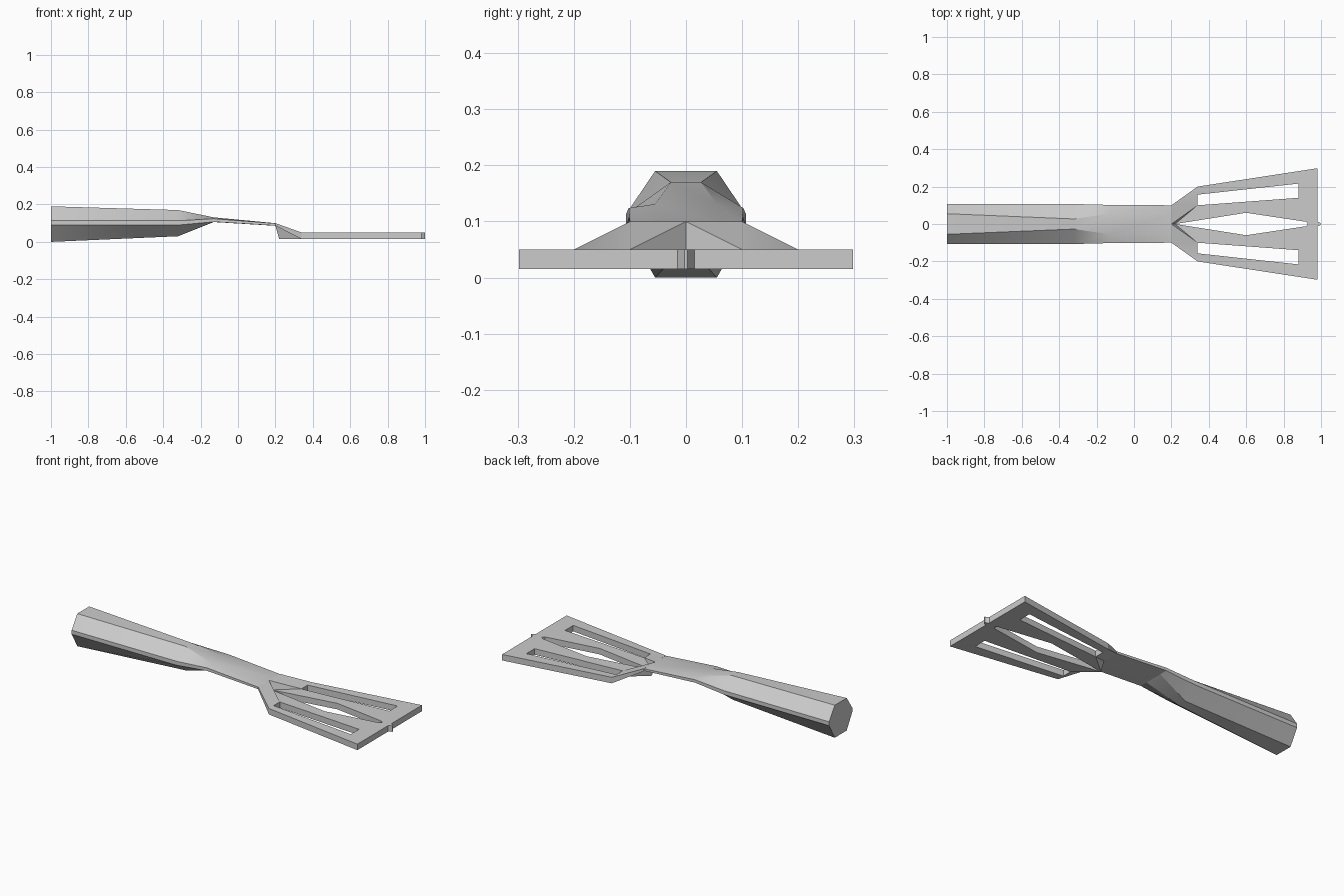
import bpy, bmesh, math

if "Cube" in bpy.data.objects:
    bpy.data.objects.remove(bpy.data.objects["Cube"])


def finish(bm, name):
    bmesh.ops.remove_doubles(bm, verts=bm.verts, dist=0.0005)
    bmesh.ops.recalc_face_normals(bm, faces=bm.faces)
    me = bpy.data.meshes.new(name)
    bm.to_mesh(me)
    bm.free()
    ob = bpy.data.objects.new(name, me)
    bpy.context.collection.objects.link(ob)
    bpy.ops.object.select_all(action='DESELECT')
    ob.select_set(True)
    bpy.context.view_layer.objects.active = ob
    bpy.ops.object.shade_smooth_by_angle(angle=math.radians(25))
    return ob


# Handle and flat neck: eight-sided rings lofted along x
# x, top z, top half width, side z high, side z low, side half width, bottom z
stations = [
    (-1.00, 0.19, 0.055, 0.113, 0.09, 0.107, 0.0),
    (-0.32, 0.17, 0.027, 0.113, 0.09, 0.107, 0.03),
    (-0.13, 0.131, 0.055, 0.124, 0.107, 0.102, 0.106),
    (0.20, 0.10, 0.055, 0.099, 0.087, 0.10, 0.086),
]
bm = bmesh.new()
rings = []
for x, zt, wt, sh, sl, ws, zb in stations:
    half = [(wt, zt), (ws, sh), (ws, sl), (wt, zb)]
    ring = half + [(-y, z) for y, z in reversed(half)]
    rings.append([bm.verts.new((x, y, z)) for y, z in ring])
for a, b in zip(rings, rings[1:]):
    for i in range(8):
        j = (i + 1) % 8
        bm.faces.new((a[i], a[j], b[j], b[i]))
bm.faces.new(rings[0])
bm.faces.new(rings[-1])
finish(bm, "handle")

# Slotted blade: half plan, thickened and mirrored
plan = {
    'A': (0.20, 0), 'B': (0.20, 0.10), 'C': (0.22, 0), 'D': (0.34, 0.20),
    'E': (0.34, 0.157), 'F': (0.34, 0.10), 'H': (0.88, 0.216),
    'I': (0.88, 0.14), 'J': (0.98, 0.298), 'P': (0.98, 0.015),
    'Q': (1.0, 0.003), 'R': (1.0, 0), 'N': (0.93, 0), 'L': (0.92, 0.012),
    'M': (0.60, 0.06),
}
faces = ["ABF", "AFC", "BDEF", "DJHE", "CFM", "FIM", "ILM", "HJPI", "IPQRNL"]
edges = [frozenset((f[i - 1], f[i])) for f in faces for i in range(len(f))]
bm = bmesh.new()
for side in (1, -1):
    top, bottom = {}, {}
    for k, (x, y) in plan.items():
        zt, zb = (0.10, 0.086) if k in "AB" else (0.05, 0.015)
        top[k] = bm.verts.new((x, side * y, zt))
        bottom[k] = bm.verts.new((x, side * y, zb))
    for f in faces:
        bm.faces.new([top[k] for k in f])
        bm.faces.new([bottom[k] for k in f])
    # Walls on the outline and round the slots, none on the centre line
    for e in set(edges):
        a, b = tuple(e)
        if edges.count(e) == 1 and (plan[a][1] or plan[b][1]):
            bm.faces.new((top[a], top[b], bottom[b], bottom[a]))
finish(bm, "slotted_blade")
